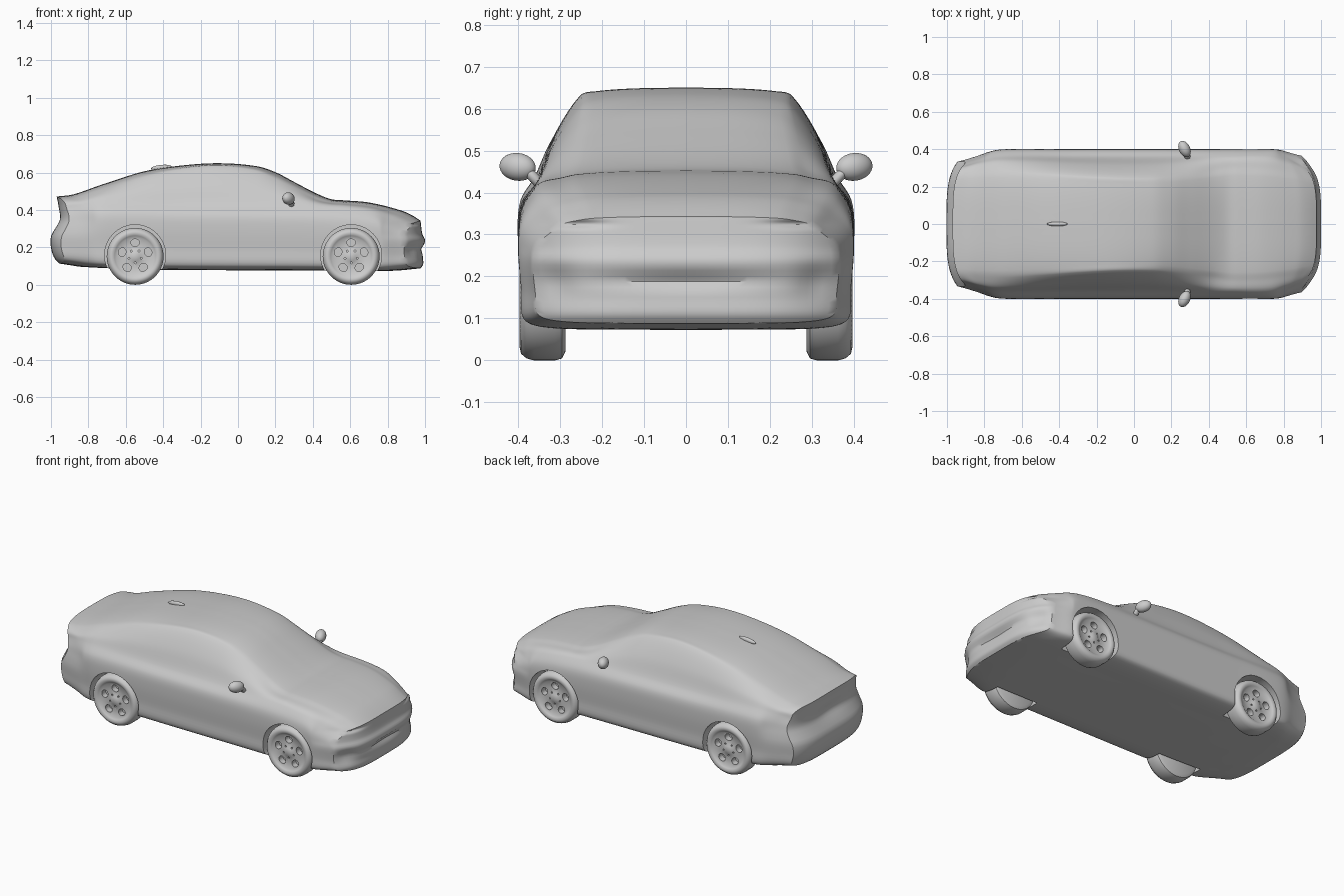
import bpy, bmesh, math
from mathutils import Matrix, Vector

if "Cube" in bpy.data.objects:
    bpy.data.objects.remove(bpy.data.objects["Cube"])


def curve(keys, x):
    """Smooth interpolation through keyed tuples (x, a, b, ...)."""
    if x <= keys[0][0]:
        return keys[0][1:]
    if x >= keys[-1][0]:
        return keys[-1][1:]
    i = max(k for k in range(len(keys) - 1) if keys[k][0] <= x)
    p0, p1, p2, p3 = (keys[min(max(k, 0), len(keys) - 1)] for k in (i - 1, i, i + 1, i + 2))
    h = p2[0] - p1[0]
    t = (x - p1[0]) / h
    out = []
    for c in range(1, len(p1)):
        m1 = (p2[c] - p0[c]) / (p2[0] - p0[0]) * h
        m2 = (p3[c] - p1[c]) / (p3[0] - p1[0]) * h
        out.append((2*t**3 - 3*t*t + 1) * p1[c] + (t**3 - 2*t*t + t) * m1
                   + (3*t*t - 2*t**3) * p2[c] + (t**3 - t*t) * m2)
    return out


def make(name, bm, angle=35):
    bmesh.ops.recalc_face_normals(bm, faces=bm.faces)
    me = bpy.data.meshes.new(name)
    bm.to_mesh(me)
    bm.free()
    ob = bpy.data.objects.new(name, me)
    bpy.context.collection.objects.link(ob)
    smooth(ob, angle)
    return ob


def smooth(ob, angle):
    bpy.ops.object.select_all(action='DESELECT')
    ob.select_set(True)
    bpy.context.view_layer.objects.active = ob
    bpy.ops.object.shade_smooth_by_angle(angle=math.radians(angle))


def cut(ob, cutter, angle):
    """Subtract the cutter, bake the result and remove the cutter."""
    cutter.hide_render = True
    mod = ob.modifiers.new("cut", 'BOOLEAN')
    mod.object, mod.operation, mod.solver = cutter, 'DIFFERENCE', 'EXACT'
    dg = bpy.context.evaluated_depsgraph_get()
    me = bpy.data.meshes.new_from_object(ob.evaluated_get(dg))
    ob.modifiers.clear()
    ob.data = me
    bpy.data.objects.remove(cutter)
    smooth(ob, angle)


def y_cylinder(bm, x, y, z, r, depth, seg, sx=1, sz=1, spin=0):
    m = (Matrix.Translation((x, y, z)) @ Matrix.Rotation(spin, 4, 'Y')
         @ Matrix.Diagonal((sx, 1, sz, 1)) @ Matrix.Rotation(math.pi / 2, 4, 'X'))
    bmesh.ops.create_cone(bm, cap_ends=True, segments=seg, radius1=r, radius2=r,
                          depth=depth, matrix=m)


# Body keys along the length: floor height and greatest half width
SILL = [(-1, .125, .335), (-.9, .11, .365), (-.8, .105, .388), (-.68, .1, .4), (-.4, .092, .4),
        (.4, .088, .4), (.75, .085, .4), (.9, .09, .392), (1, .1, .365)]
# Window base: half width and height
BELT = [(-1, .31, .405), (-.9, .335, .42), (-.7, .36, .435), (-.3, .358, .43), (.1, .357, .425),
        (.5, .362, .412), (.7, .365, .39), (.9, .345, .345), (1, .322, .305)]
# Roof edge half width, its height, centreline height
ROOF = [(-1, .27, .455, .472), (-.9, .285, .462, .484), (-.7, .287, .515, .545),
        (-.5, .275, .577, .607), (-.3, .26, .617, .638), (-.1, .25, .632, .65),
        (.1, .25, .607, .634), (.2, .26, .565, .602), (.3, .272, .515, .55), (.42, .288, .456, .488),
        (.5, .298, .437, .457), (.56, .3, .434, .452), (.7, .295, .42, .44), (.9, .272, .378, .394),
        (.96, .26, .354, .368), (1, .25, .335, .343)]
# Bumper profiles: height, offset along x
NOSE = [(.08, -.03), (.11, -.01), (.15, -.012), (.2, -.006), (.24, 0), (.27, -.014), (.34, -.024)]
TAIL = [(.1, .06), (.14, .02), (.2, 0), (.26, 0), (.3, .02), (.35, .042), (.42, .04), (.475, .03)]


def bump(v, c, w):
    return math.exp(-((v - c) / w) ** 2)


def warp(s, y, z):
    """Bend the ends in plan and give the bumpers their profile."""
    t = min(max((abs(s) - .7) / .3, 0), 1)
    t = t * t * (3 - 2 * t)
    if s > 0:
        d = curve(NOSE, z)[0] - .15 * (y / .4) ** 4
        d -= .018 * bump(z, .19, .018) * bump(y, 0, .2) + .016 * bump(z, .185, .04) * bump(y, .31, .04)
        d -= .012 * bump(z, .325, .009) * bump(y, .27, .07)
    else:
        d = curve(TAIL, z)[0] + .12 * (y / .4) ** 4
        d += .012 * bump(z, .35, .04) * bump(y, 0, .14)
    return Vector((s + t * d, y, z))


def section(s, n=5):
    zf, w = curve(SILL, s)
    wb, zb = curve(BELT, s)
    wr, zr, zt = curve(ROOF, s)
    h = zb - zf
    pts = [(0, zf - .012), (w * .5, zf - .011), (w - .06, zf - .006), (w - .012, zf + .05 * h),
           (w - .006, zf + .3 * h), (w, zf + .62 * h), (w - .007, zf + .84 * h), (wb, zb),
           ((wb + wr) / 2 + .01, (zb + zr) / 2 + .004), (wr, zr),
           (wr * .86, zr + (zt - zr) * .5), (wr * .5, zr + (zt - zr) * .88), (0, zt)]
    keys = []
    dist = 0
    for i, p in enumerate(pts):
        if i:
            dist += math.dist(p, pts[i - 1])
        keys.append((dist, *p))
    out = []
    for a, b in zip(keys, keys[1:]):
        out += [curve(keys, a[0] + (b[0] - a[0]) * k / n) for k in range(n)]
    return out + [pts[-1]]


def grid(bm, rows):
    vs = [[bm.verts.new(p) for p in r] for r in rows]
    for a, b in zip(vs, vs[1:]):
        for i in range(len(a) - 1):
            bm.faces.new((a[i], a[i + 1], b[i + 1], b[i]))


# Body shell: half loft plus end caps, mirrored
bm = bmesh.new()
N = 100
grid(bm, [[warp(s, y, z) for y, z in section(s)] for s in (-1 + 2 * k / N for k in range(N + 1))])
for s in (-1, 1):
    grid(bm, [[warp(s, y * k / 20, z) for k in range(21)] for y, z in section(s)])
bmesh.ops.remove_doubles(bm, verts=bm.verts, dist=.0004)
geo = bmesh.ops.duplicate(bm, geom=bm.verts[:] + bm.edges[:] + bm.faces[:])["geom"]
for v in geo:
    if isinstance(v, bmesh.types.BMVert):
        v.co.y *= -1
bmesh.ops.remove_doubles(bm, verts=bm.verts, dist=.0004)
body = make("car_body", bm)

# Wheel arches
AXLES = (-.55, .605)
bm = bmesh.new()
for x in AXLES:
    for side in (-1, 1):
        y_cylinder(bm, x, side * .39, .158, .163, .24, 64)
cut(body, make("arch_cutter", bm), 38)

# Wheel: tyre and disc turned about the axle, with five openings
PROFILE = [(0, -.39), (.022, -.389), (.032, -.382), (.06, -.381), (.1, -.382), (.11, -.39),
           (.122, -.396), (.136, -.393), (.147, -.38), (.152, -.362), (.152, -.312),
           (.147, -.295), (.13, -.287), (0, -.287)]
bm = bmesh.new()
vs = [bm.verts.new((r, y, 0)) for r, y in PROFILE]
es = [bm.edges.new(p) for p in zip(vs, vs[1:])]
bmesh.ops.spin(bm, geom=vs + es, cent=(0, 0, 0), axis=(0, 1, 0), angle=2 * math.pi, steps=64)
bmesh.ops.remove_doubles(bm, verts=bm.verts, dist=.0003)
wheel = make("wheel", bm, 45)
bm = bmesh.new()
for k in range(5):
    a = k * 2 * math.pi / 5
    y_cylinder(bm, .073 * math.sin(a), -.38, .073 * math.cos(a), .021, .07, 20, 1.1, .95, a)
    a += math.pi / 5
    y_cylinder(bm, .035 * math.sin(a), -.385, .035 * math.cos(a), .005, .03, 10)
cut(wheel, make("wheel_cutter", bm), 45)
for i, x in enumerate(AXLES):
    for j in range(2):
        ob = wheel.copy()
        ob.name = ("rear", "front")[i] + ("_right", "_left")[j] + "_wheel"
        ob.location = (x, 0, .152)
        ob.rotation_euler.z = j * math.pi
        bpy.context.collection.objects.link(ob)
bpy.data.objects.remove(wheel)

# Door mirrors: rounded housing on a short stalk
for side, label in ((-1, "right"), (1, "left")):
    bm = bmesh.new()
    m = (Matrix.Translation((.27, side * .401, .461)) @ Matrix.Rotation(side * .45, 4, 'Z')
         @ Matrix.Rotation(side * .12, 4, 'X') @ Matrix.Diagonal((.03, .046, .033, 1)))
    bmesh.ops.create_uvsphere(bm, u_segments=32, v_segments=16, radius=1, matrix=m)
    m = (Matrix.Translation((.285, side * .362, .435)) @ Matrix.Rotation(side * -.75, 4, 'X')
         @ Matrix.Diagonal((.016, .013, .035, 1)))
    bmesh.ops.create_uvsphere(bm, u_segments=20, v_segments=12, radius=1, matrix=m)
    make("door_mirror_" + label, bm, 60)

# Low roof fin
bm = bmesh.new()
m = (Matrix.Translation((-.41, 0, .627)) @ Matrix.Rotation(-.1, 4, 'Y')
     @ Matrix.Diagonal((.055, .012, .014, 1)))
bmesh.ops.create_uvsphere(bm, u_segments=24, v_segments=12, radius=1, matrix=m)
make("roof_fin", bm, 60)
